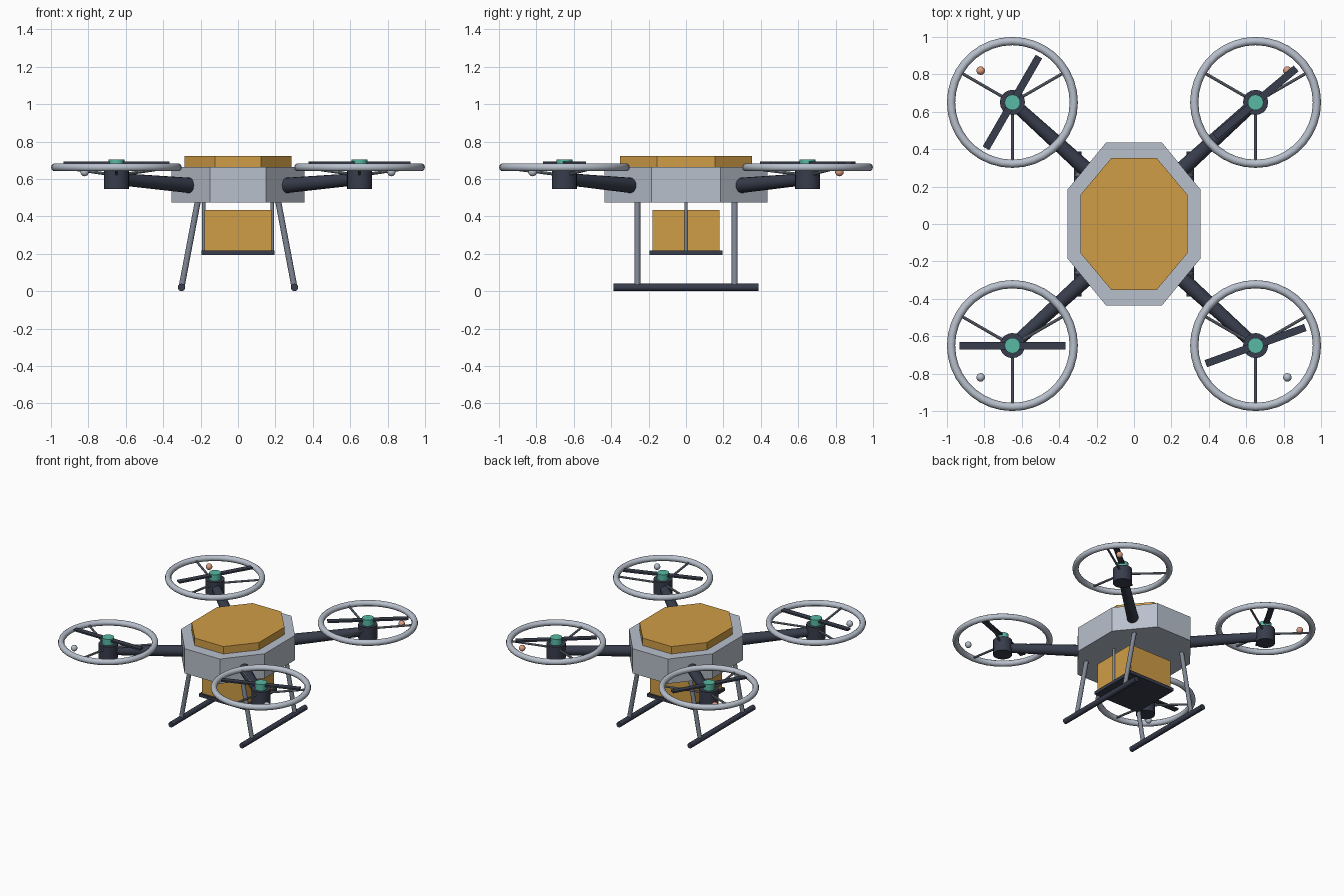
import bpy, bmesh, math
from mathutils import Vector

if "Cube" in bpy.data.objects:
    bpy.data.objects.remove(bpy.data.objects["Cube"])


def srgb(r, g, b):
    f = lambda c: ((c / 255 + 0.055) / 1.055) ** 2.4 if c > 10 else c / 3295
    return (f(r), f(g), f(b), 1)


def material(name, *rgb):
    m = bpy.data.materials.new(name)
    m.diffuse_color = srgb(*rgb)
    m.use_nodes = True
    m.node_tree.nodes["Principled BSDF"].inputs["Base Color"].default_value = m.diffuse_color
    return m


GREY = material("light grey", 184, 192, 204)
DARK = material("dark slate", 56, 61, 76)
AMBER = material("amber", 207, 157, 70)
TEAL = material("teal", 88, 184, 164)
STEEL = material("steel grey", 128, 136, 149)
ORANGE = material("orange lamp", 222, 158, 130)


def finish(ob, name, mat, smooth=False):
    ob.name = name
    ob.data.materials.append(mat)
    if smooth:
        bpy.ops.object.shade_smooth_by_angle(angle=math.radians(40))
    return ob


def tube(name, a, b, r1, r2, mat, sides=16):
    """Round bar from a to b, radius r1 at a and r2 at b."""
    a, b = Vector(a), Vector(b)
    d = b - a
    bpy.ops.mesh.primitive_cone_add(vertices=sides, radius1=r1, radius2=r2, depth=d.length,
                                    location=(a + b) / 2,
                                    rotation=d.to_track_quat('Z', 'Y').to_euler())
    return finish(bpy.context.object, name, mat, True)


def box(name, loc, size, mat, turn=0):
    bpy.ops.mesh.primitive_cube_add(size=1, location=loc, rotation=(0, 0, turn))
    ob = bpy.context.object
    ob.scale = size
    return finish(ob, name, mat)


def octagon(name, w, l, cx, cy, z0, z1, mat):
    """Prism with half width w, half length l and cut corners."""
    pts = [(cx, -l), (w, -cy), (w, cy), (cx, l), (-cx, l), (-w, cy), (-w, -cy), (-cx, -l)]
    bm = bmesh.new()
    face = bm.faces.new([bm.verts.new((x, y, z0)) for x, y in pts])
    ext = bmesh.ops.extrude_face_region(bm, geom=[face])
    bmesh.ops.translate(bm, vec=(0, 0, z1 - z0),
                        verts=[g for g in ext["geom"] if isinstance(g, bmesh.types.BMVert)])
    bmesh.ops.recalc_face_normals(bm, faces=bm.faces)
    me = bpy.data.meshes.new(name)
    bm.to_mesh(me)
    bm.free()
    ob = bpy.data.objects.new(name, me)
    bpy.context.collection.objects.link(ob)
    return finish(ob, name, mat)


# Hull and lid
octagon("body", 0.355, 0.435, 0.15, 0.185, 0.475, 0.665, GREY)
octagon("lid", 0.287, 0.352, 0.122, 0.155, 0.66, 0.722, AMBER)

# Payload, tray and hangers
box("payload_box", (0, 0, 0.325), (0.36, 0.36, 0.22), AMBER)
box("payload_tray", (0, 0, 0.204), (0.39, 0.39, 0.024), DARK)
for side, s in (("left", -1), ("right", 1)):
    tube(f"{side}_hanger", (s * 0.183, 0, 0.2), (s * 0.183, 0, 0.48), 0.009, 0.009, STEEL, 10)

    # Landing gear
    tube(f"{side}_skid", (s * 0.302, -0.387, 0.02), (s * 0.302, 0.387, 0.02), 0.02, 0.02, DARK)
    for end, e in (("front", -1), ("back", 1)):
        tube(f"{side}_{end}_leg", (s * 0.215, e * 0.26, 0.48), (s * 0.302, e * 0.26, 0.02),
             0.016, 0.016, STEEL, 12)

# Rotor units: arm, motor, guard ring, spokes, blade, hub, lamp
R = 0.65
for i, (place, sx, sy) in enumerate((("front_left", -1, -1), ("front_right", 1, -1),
                                     ("back_right", 1, 1), ("back_left", -1, 1))):
    x, y = sx * R, sy * R
    tube(f"{place}_arm", (sx * 0.22, sy * 0.26, 0.562), (x, y, 0.6), 0.042, 0.032, DARK)
    tube(f"{place}_motor", (x, y, 0.545), (x, y, 0.655), 0.067, 0.067, DARK, 20)
    tube(f"{place}_hub", (x, y, 0.65), (x, y, 0.703), 0.042, 0.042, TEAL, 16)
    box(f"{place}_blade", (x, y, 0.687), (0.566, 0.04, 0.012), DARK, math.radians(20 * i))
    bpy.ops.mesh.primitive_torus_add(location=(x, y, 0.662), major_segments=36, minor_segments=10,
                                     major_radius=0.328, minor_radius=0.022)
    finish(bpy.context.object, f"{place}_guard_ring", GREY, True)
    for k, deg in enumerate((-90, 30, 150)):
        c, s = math.cos(math.radians(deg)), math.sin(math.radians(deg))
        tube(f"{place}_spoke_{k + 1}", (x + 0.05 * c, y + 0.05 * s, 0.625),
             (x + 0.325 * c, y + 0.325 * s, 0.66), 0.008, 0.008, STEEL, 8)
    bpy.ops.mesh.primitive_uv_sphere_add(segments=14, ring_count=8, radius=0.023,
                                         location=(sx * 0.82, sy * 0.82, 0.637))
    finish(bpy.context.object, f"{place}_lamp", ORANGE if sy > 0 else GREY, True)
